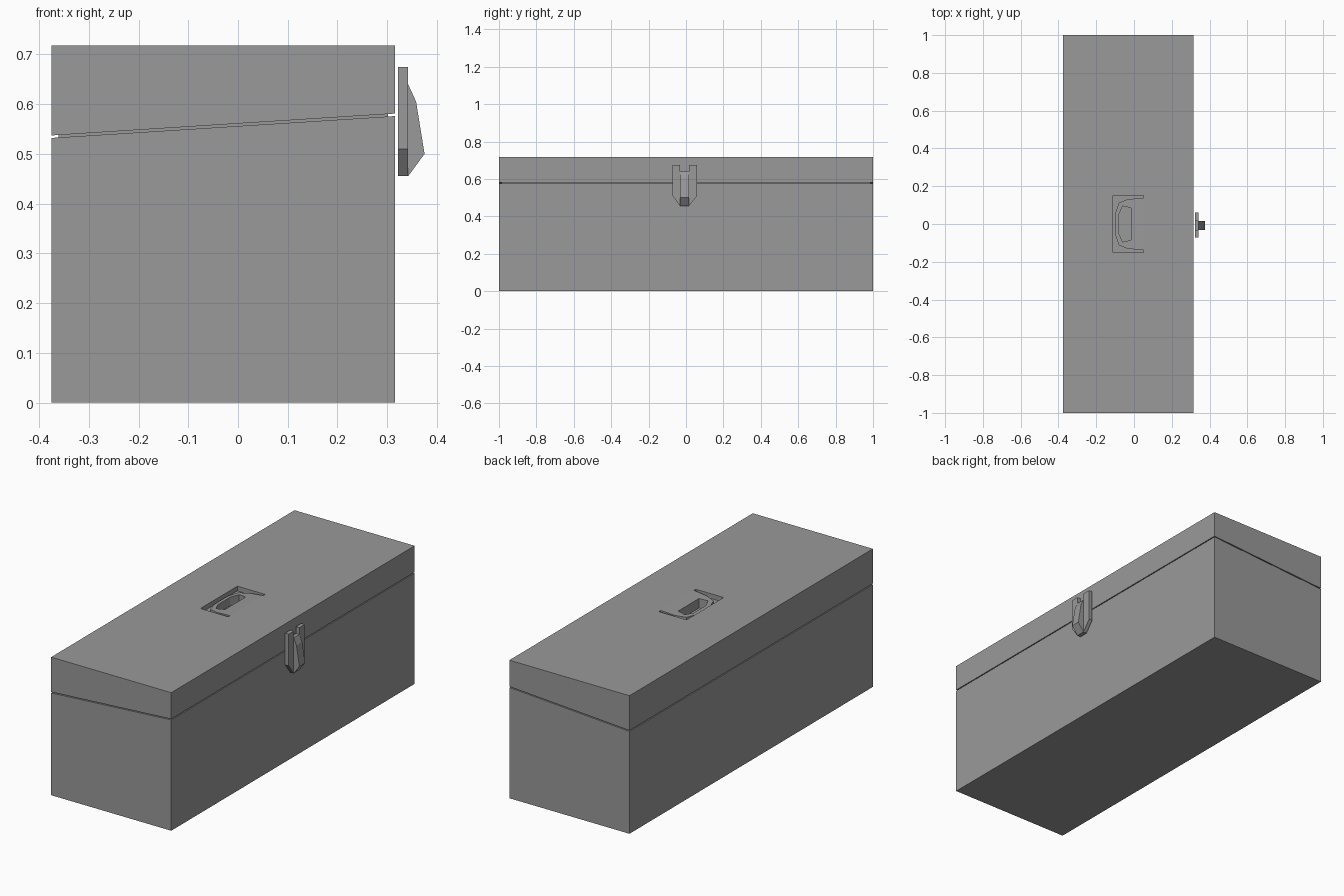
import bpy, bmesh

if "Cube" in bpy.data.objects:
    bpy.data.objects.remove(bpy.data.objects["Cube"])

TOP = 0.718
X0, X1 = -0.375, 0.316
INSET = 0.014

paint = bpy.data.materials.new("dark_grey_paint")
paint.diffuse_color = (0.32, 0.32, 0.32, 1)
paint.use_nodes = True
paint.node_tree.nodes["Principled BSDF"].inputs["Base Color"].default_value = paint.diffuse_color


def loft(name, loops, cap_end=True):
    """Join equal-sized loops into a solid."""
    bm = bmesh.new()
    rings = [[bm.verts.new(p) for p in lp] for lp in loops]
    for a, b in zip(rings, rings[1:]):
        for i in range(len(a)):
            j = (i + 1) % len(a)
            bm.faces.new((a[i], a[j], b[j], b[i]))
    bm.faces.new(rings[0])
    if cap_end:
        bm.faces.new(rings[-1])
    bmesh.ops.recalc_face_normals(bm, faces=bm.faces[:])
    me = bpy.data.meshes.new(name)
    bm.to_mesh(me)
    bm.free()
    me.materials.append(paint)
    ob = bpy.data.objects.new(name, me)
    bpy.context.collection.objects.link(ob)
    return ob


def cut(target, cutter):
    cutter.hide_render = True
    cutter.hide_viewport = True
    mod = target.modifiers.new(cutter.name, 'BOOLEAN')
    mod.operation = 'DIFFERENCE'
    mod.solver = 'EXACT'
    mod.object = cutter


def ring(inset, height):
    """Rectangular loop of the case; height is a function of x."""
    a, b, y = X0 + inset, X1 - inset, 1 - inset
    return [(x, yy, height(x)) for x, yy in ((a, -y), (b, -y), (b, y), (a, y))]


def seam(offset):
    return lambda x: 0.532 + offset + 0.044 * (x - X0) / (X1 - X0)


def mirrored(half):
    """Close a half outline by mirroring it across y = 0."""
    return half + [(x, -y) for x, y in reversed(half)]


def level(outline, z):
    return [(x, y, z) for x, y in outline]


# Case body with the recessed neck under the lid
loft("case_body", [ring(0, lambda x: 0), ring(0, seam(0)),
                   ring(INSET, seam(0)), ring(INSET, seam(0.005))], cap_end=False)

# Lid
lid = loft("lid", [ring(INSET, seam(0.005)), ring(0, seam(0.005)), ring(0, lambda x: TOP)])

# Handle recess, with a grip inside that slopes gently down from its front edge
rect = mirrored([(0.05, 0.152), (-0.11, 0.152)])
recess = loft("handle_recess_cutter", [level(rect, TOP - 0.025), level(rect, TOP + 0.02)])
outline = mirrored([(0.05, 0.137), (-0.03, 0.132), (-0.08, 0.112), (-0.098, 0.06)])
grip = loft("handle_grip", [level(outline, TOP - 0.03),
                            [(x, y, TOP - 0.012 * (0.05 - x) / 0.15) for x, y in outline]])

# Finger slot through the grip
slot_outline = mirrored([(-0.015, 0.085), (-0.06, 0.095), (-0.08, 0.05)])
slot = loft("finger_slot_cutter", [level(slot_outline, TOP - 0.055), level(slot_outline, TOP + 0.03)])
cut(lid, recess)
cut(lid, slot)
cut(grip, slot)

# Latch plate, notched at the top and tapered at the bottom
YL, YR, RL, RR = -0.072, 0.06, -0.031, 0.016
plate = [(RL, 0.455), (RR, 0.455), (YR, 0.51), (YR, 0.675),
         (RR, 0.675), (RR, 0.64), (RL, 0.64), (RL, 0.675), (YL, 0.675), (YL, 0.51)]
loft("latch_plate", [[(x, y, z) for y, z in plate] for x in (0.322, 0.342)])

# Latch pull running down the middle of the plate
pull = [(0.342, 0.64), (0.358, 0.605), (0.375, 0.5), (0.342, 0.455)]
loft("latch_pull", [[(x, y, z) for x, z in pull] for y in (RL, RR)])
